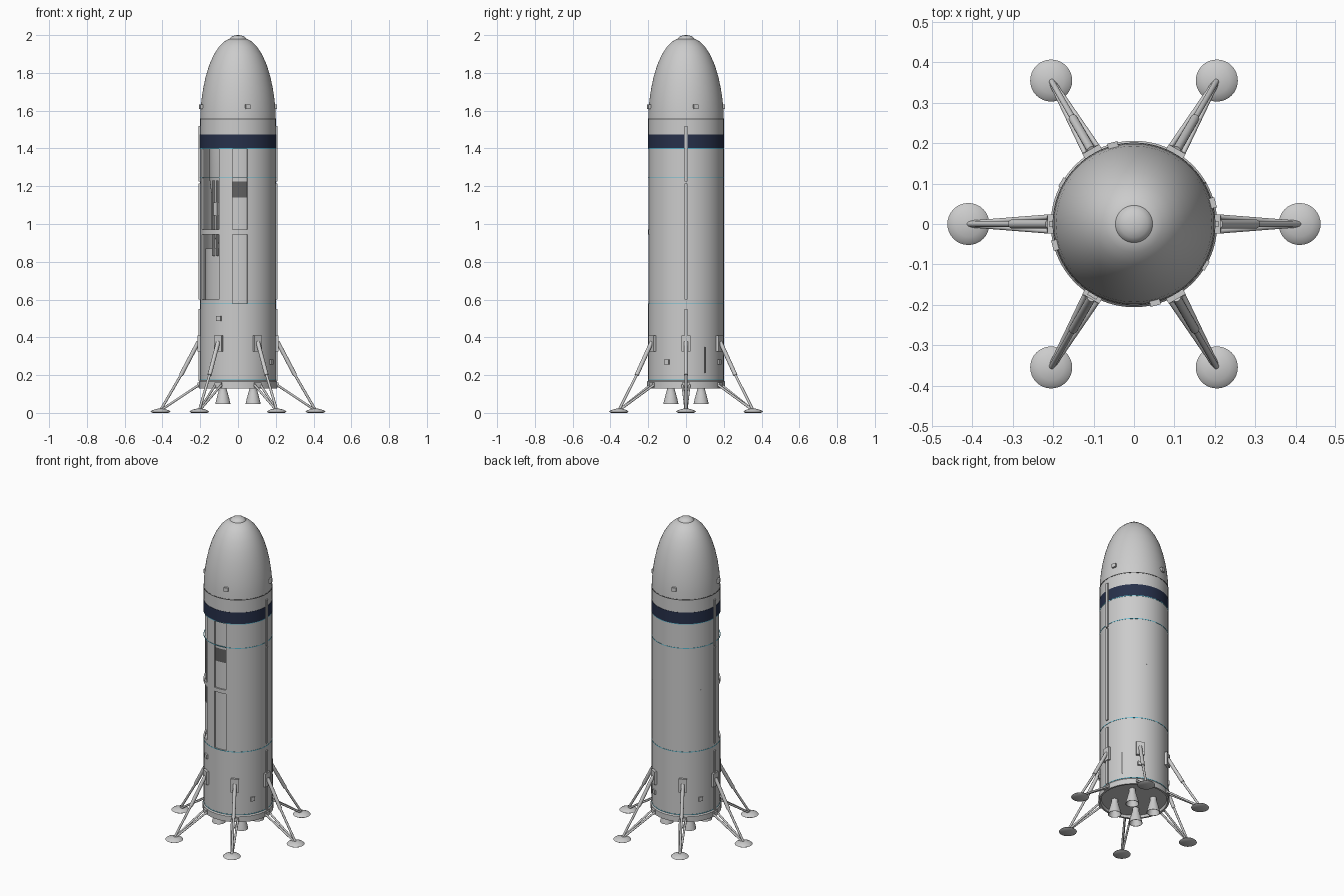
import bpy, bmesh, math
from mathutils import Vector, Matrix

if "Cube" in bpy.data.objects:
    bpy.data.objects.remove(bpy.data.objects["Cube"])

def material(name, c):
    m = bpy.data.materials.new(name)
    m.diffuse_color = (*c, 1)
    m.use_nodes = True
    m.node_tree.nodes["Principled BSDF"].inputs["Base Color"].default_value = m.diffuse_color
    return m

NAVY = material("navy", (0.02, 0.03, 0.07))
CYAN = material("cyan", (0.1, 0.5, 0.65))
DARK = material("dark_grey", (0.12, 0.12, 0.12))

def finish(name, bm, mat=None):
    bmesh.ops.remove_doubles(bm, verts=bm.verts, dist=1e-5)
    bmesh.ops.recalc_face_normals(bm, faces=bm.faces)
    me = bpy.data.meshes.new(name)
    bm.to_mesh(me)
    bm.free()
    ob = bpy.data.objects.new(name, me)
    bpy.context.collection.objects.link(ob)
    if mat:
        me.materials.append(mat)
    bpy.ops.object.select_all(action='DESELECT')
    bpy.context.view_layer.objects.active = ob
    ob.select_set(True)
    bpy.ops.object.shade_smooth_by_angle(angle=math.radians(35))
    return ob

def lathe(name, prof, at=(0, 0, 0), seg=96, mat=None):
    """Revolve an (r, z) profile around a vertical axis."""
    bm = bmesh.new()
    vs = [bm.verts.new((r, 0, z)) for r, z in prof]
    es = [bm.edges.new(p) for p in zip(vs, vs[1:])]
    bmesh.ops.spin(bm, geom=vs + es, cent=(0, 0, 0), axis=(0, 0, 1), angle=2 * math.pi, steps=seg)
    bmesh.ops.translate(bm, verts=bm.verts, vec=at)
    return finish(name, bm, mat)

def ring(name, r0, r1, z0, z1, mat=None):
    return lathe(name, [(r0, z0), (r1, z0), (r1, z1), (r0, z1), (r0, z0)], mat=mat)

def arc(name, r0, r1, z0, z1, a0, a1, mat=None):
    """Curved wall panel between two angles (degrees)."""
    bm = bmesh.new()
    f = bm.faces.new([bm.verts.new((r, 0, z)) for r, z in ((r0, z0), (r1, z0), (r1, z1), (r0, z1))])
    bmesh.ops.rotate(bm, verts=bm.verts, matrix=Matrix.Rotation(math.radians(a0), 3, 'Z'))
    n = max(3, round((a1 - a0) / 3.75))
    g = bmesh.ops.spin(bm, geom=[f], cent=(0, 0, 0), axis=(0, 0, 1),
                       angle=math.radians(a1 - a0), steps=n)
    return finish(name, bm, mat)

def box(name, ang, r, z, size, mat=None):
    """Box (radial, tangential, height) placed around the hull."""
    bm = bmesh.new()
    m = Matrix.Rotation(math.radians(ang), 4, 'Z') @ Matrix.Translation((r, 0, z))
    bmesh.ops.create_cube(bm, size=1, matrix=m @ Matrix.Diagonal((*size, 1)))
    return finish(name, bm, mat)

def rod(name, ang, p, q, r):
    """Cylinder between two points given in the rotated frame."""
    rot = Matrix.Rotation(math.radians(ang), 3, 'Z')
    p, q = rot @ Vector(p), rot @ Vector(q)
    d = q - p
    bm = bmesh.new()
    m = Matrix.Translation((p + q) / 2) @ d.to_track_quat('Z', 'Y').to_matrix().to_4x4()
    bmesh.ops.create_cone(bm, cap_ends=True, segments=16, radius1=r, radius2=r, depth=d.length, matrix=m)
    return finish(name, bm)

R, T = 0.2, 0.19

# Hull: closed lower and upper sections, cutaway middle section
lathe("lower_hull", [(0, .145), (.19, .145), (.195, .13), (.206, .13), (.206, .165), (R, .172),
                     (R, .58), (0, .58)])
lathe("upper_hull", [(0, 1.4), (R, 1.4), (R, 1.55), (0, 1.55)])
arc("main_hull_wall", T, R, .58, 1.4, 284.5, 558)
arc("front_wall_strip", T, R, .58, 1.4, 240, 261.4)
arc("window_sill", T, R, .58, .6, 198, 240)

# Nose
lathe("nose_cone", [(R, 1.55), (.1985, 1.6), (.193, 1.66), (.184, 1.72), (.171, 1.78), (.153, 1.84),
                    (.129, 1.895), (.1, 1.94), (.07, 1.968), (.045, 1.98), (0, 1.982)])
lathe("nose_cap", [(.05, 1.962), (.05, 1.97), (.045, 1.982), (.034, 1.992), (.018, 1.998), (0, 2.0)], seg=48)

# Painted band and thin seams
ring("navy_band", .198, .2015, 1.402, 1.475, NAVY)
for z in (.175, .578, 1.245, 1.4):
    ring("cyan_seam", .197, .2012, z - .002, z + .002, CYAN)
ring("nose_seam", .197, .2015, 1.553, 1.558, DARK)

# Interior seen through the cutaway
ring("middle_deck_rim", .15, .2, .945, .97)
lathe("lower_tank", [(.172, .58), (.172, .87), (0, .87)])
lathe("upper_tank", [(0, .87), (.11, .9), (.14, .97), (.14, 1.15), (.15, 1.23), (.15, 1.4)])
arc("front_recess_lower", .184, .191, .58, 1.03, 261, 285)
arc("front_recess_middle", .184, .191, 1.03, 1.14, 261, 285)
arc("front_recess_dark", .184, .191, 1.14, 1.225, 261, 285, DARK)
arc("front_recess_upper", .184, .191, 1.225, 1.4, 261, 285)
for a in (226, 234):
    box("interior_rail", a, .187, 1.03, (.012, .008, .4))
box("interior_valve", 230, .18, 1.08, (.02, .025, .07))

# Side cable covers
for a in (0, 180):
    for z0, z1 in ((.17, .55), (.6, 1.215), (1.225, 1.52)):
        box("cable_cover", a, .202, (z0 + z1) / 2, (.014, .016, z1 - z0))

# Thruster blocks and small hatches
for a in (15, 105, 195, 285):
    box("thruster_block", a, .2, 1.62, (.018, .026, .024))
for a, z in ((330, .27), (60, .27), (150, .27), (240, .5)):
    box("service_block", a, .202, z, (.014, .026, .026))
box("grab_rail", 30, .201, .28, (.008, .005, .14), DARK)

# Landing legs
for a in range(0, 360, 60):
    box("leg_mount", a, .203, .367, (.022, .048, .085))
    top, mid, foot = (.21, 0, .375), (.302, 0, .2), (.408, 0, .018)
    rod("leg_upper_strut", a, top, mid, .011)
    rod("leg_lower_strut", a, mid, foot, .007)
    box("lower_leg_bracket", a, .205, .147, (.02, .04, .026))
    for s in (-1, 1):
        rod("leg_brace", a, (.208, s * .018, .147), (.4, s * .003, .02), .006)
    x, y = .41 * math.cos(math.radians(a)), .41 * math.sin(math.radians(a))
    lathe("foot_pad", [(0, 0), (.042, 0), (.052, .006), (.046, .012), (.032, .018), (.015, .022), (0, .023)],
          (x, y, 0), 32)

# Engine bells
for sx in (-1, 1):
    for sy in (-1, 1):
        lathe("engine_bell", [(0, .15), (.019, .15), (.02, .125), (.027, .1), (.035, .07), (.04, .048),
                              (.037, .048), (.03, .075), (.02, .105), (0, .11)], (sx * .08, sy * .08, 0), 32)
